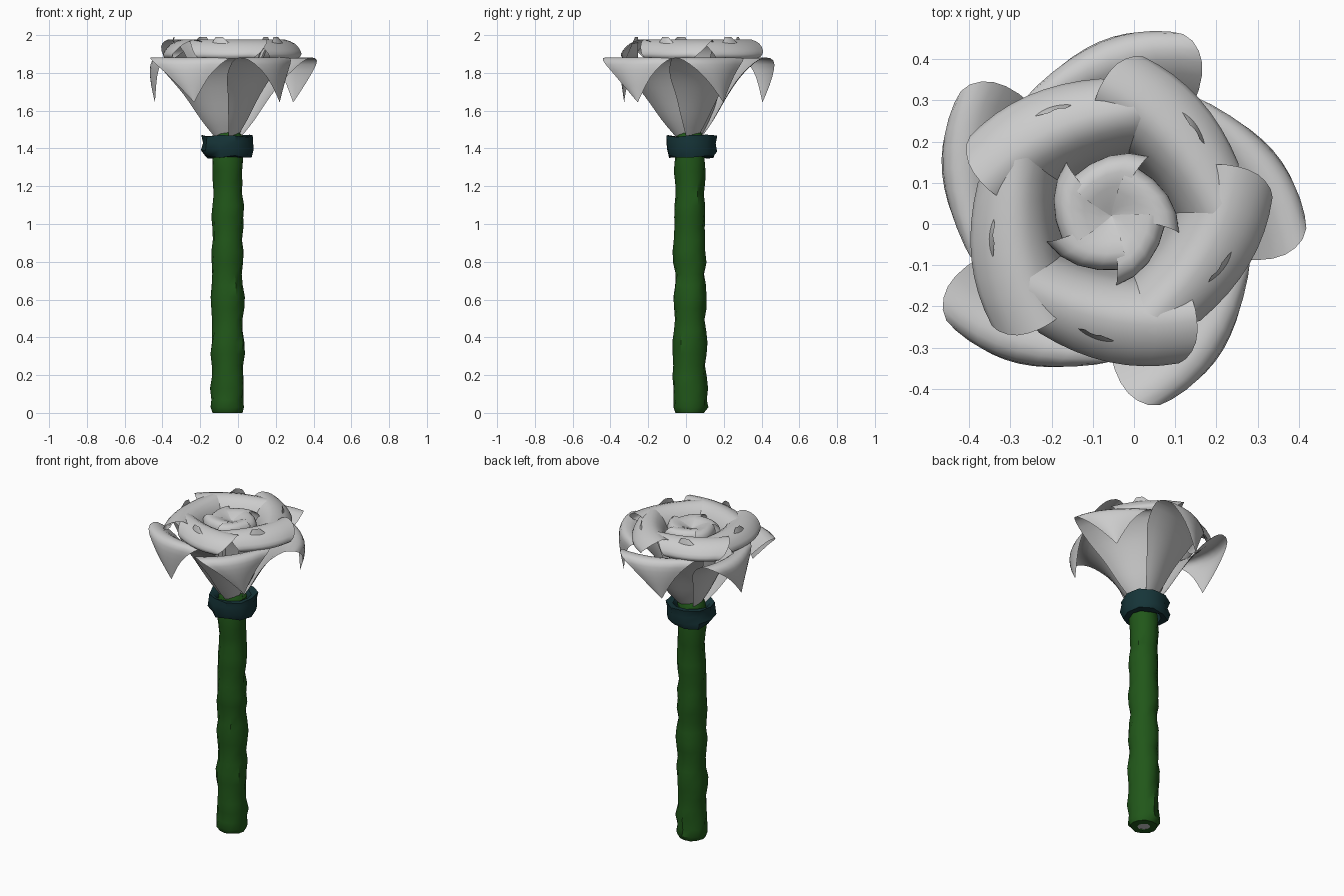
import bpy, math, random
from mathutils import Vector

if "Cube" in bpy.data.objects:
    bpy.data.objects.remove(bpy.data.objects["Cube"])
random.seed(4)
CX, CY = -0.055, 0.02      # axis of the stem and bloom


def material(name, col):
    m = bpy.data.materials.new(name)
    m.diffuse_color = (*col, 1)
    m.use_nodes = True
    m.node_tree.nodes["Principled BSDF"].inputs["Base Color"].default_value = m.diffuse_color
    return m


def make(name, verts, faces, mat=None, angle=40):
    me = bpy.data.meshes.new(name)
    me.from_pydata(verts, [], faces)
    me.validate()
    ob = bpy.data.objects.new(name, me)
    bpy.context.collection.objects.link(ob)
    if mat:
        me.materials.append(mat)
    bpy.ops.object.select_all(action='DESELECT')
    ob.select_set(True)
    bpy.context.view_layer.objects.active = ob
    bpy.ops.object.shade_smooth_by_angle(angle=math.radians(angle))
    return ob


def lathe(name, rows, sides, jitter, mat, cap=False, loop=False, cy=CY, zj=0):
    verts, faces = [], []
    for r, z in rows:
        for s in range(sides):
            a = 2 * math.pi * s / sides
            q = r * (1 + random.uniform(-jitter, jitter))
            verts.append((CX + q * math.cos(a), cy + q * math.sin(a), z + random.uniform(-zj, zj)))
    n = len(rows)
    for i in range(n if loop else n - 1):
        for s in range(sides):
            t = (s + 1) % sides
            j = (i + 1) % n
            faces.append((i * sides + s, i * sides + t, j * sides + t, j * sides + s))
    if cap:
        faces.append(tuple(range((n - 1) * sides, n * sides)))
    return make(name, verts, faces, mat)


def petal(name, rows, angle, skew, cup, nu=8):
    """rows: radius, height, half width, twist in degrees, from base to tip."""
    # smooth the profile with Catmull-Rom interpolation
    pts, P = [], [Vector(r) for r in rows]
    for i in range(len(P) - 1):
        a, b, c, d = P[max(i - 1, 0)], P[i], P[i + 1], P[min(i + 2, len(P) - 1)]
        for t in (0, 1 / 3, 2 / 3):
            pts.append(0.5 * (2 * b + (c - a) * t + (2 * a - 5 * b + 4 * c - d) * t * t
                              + (3 * b - a - 3 * c + d) * t ** 3))
    pts.append(P[-1])
    verts, faces = [], []
    for r, z, w, tw in pts:
        w = max(w, 0.001)
        a = math.radians(angle + tw)
        for k in range(nu + 1):
            u = 2 * k / nu - 1
            rr = r - skew * u * w - cup * u * u * w
            x, y = rr, w * u
            verts.append((CX + x * math.cos(a) - y * math.sin(a),
                          CY + x * math.sin(a) + y * math.cos(a), min(z, 1.995)))
    for i in range(len(pts) - 1):
        for k in range(nu):
            v = i * (nu + 1) + k
            faces.append((v, v + 1, v + nu + 2, v + nu + 1))
    return make(name, verts, faces, None, 60)


green = material("stem_green", (0.015, 0.095, 0.01))
teal = material("collar_teal", (0.008, 0.035, 0.04))

# Lumpy stem, open underneath around a pale core
stem = [(0.035, 0.0), (0.075, 0.0), (0.092, 0.03)]
stem += [(0.087 - 0.008 * i / 22 + 0.004 * math.sin(i * 1.6), 0.07 + 1.33 * i / 22) for i in range(23)]
stem += [(0.08, 1.46), (0.06, 1.49)]
lathe("stem", stem, 12, 0.07, green, cap=True)
lathe("stem_core", [(0.04, 0.03), (0.04, 0.004)], 8, 0, None, cap=True)

# Ring collar beneath the bloom
lathe("collar", [(0.09, 1.355), (0.125, 1.355), (0.138, 1.39), (0.135, 1.43), (0.138, 1.465),
                 (0.105, 1.46), (0.085, 1.43)], 10, 0.05, teal, loop=True, cy=0.03, zj=0.008)

# Three whorls of five petals
outer = [(0.06, 1.46, 0.035, 14), (0.12, 1.55, 0.075, 14), (0.19, 1.68, 0.13, 15), (0.26, 1.79, 0.19, 16),
         (0.35, 1.875, 0.22, 18), (0.415, 1.865, 0.19, 20), (0.42, 1.78, 0.10, 23), (0.39, 1.645, 0.0, 27)]
middle = [(0.05, 1.46, 0.03, 0), (0.09, 1.6, 0.09, 0), (0.13, 1.78, 0.13, 0), (0.16, 1.91, 0.17, 0),
          (0.23, 1.975, 0.20, 0), (0.31, 1.955, 0.20, 0), (0.355, 1.90, 0.17, -2),
          (0.33, 1.88, 0.12, -4), (0.29, 1.99, 0.02, -10)]
inner = [(0.03, 1.47, 0.02, 0), (0.08, 1.62, 0.06, 0), (0.13, 1.82, 0.09, 0),
         (0.145, 1.92, 0.095, 0), (0.10, 1.955, 0.07, 5), (0.0, 1.92, 0.0, 10)]
for k in range(5):
    petal(f"outer_petal_{k+1}", outer, 72 * k, 0.35, 0.25)
    petal(f"middle_petal_{k+1}", middle, 72 * k - 17, -0.2, 0.2)
    petal(f"inner_petal_{k+1}", inner, 72 * k + 20, 0.25, 0.3, 4)
